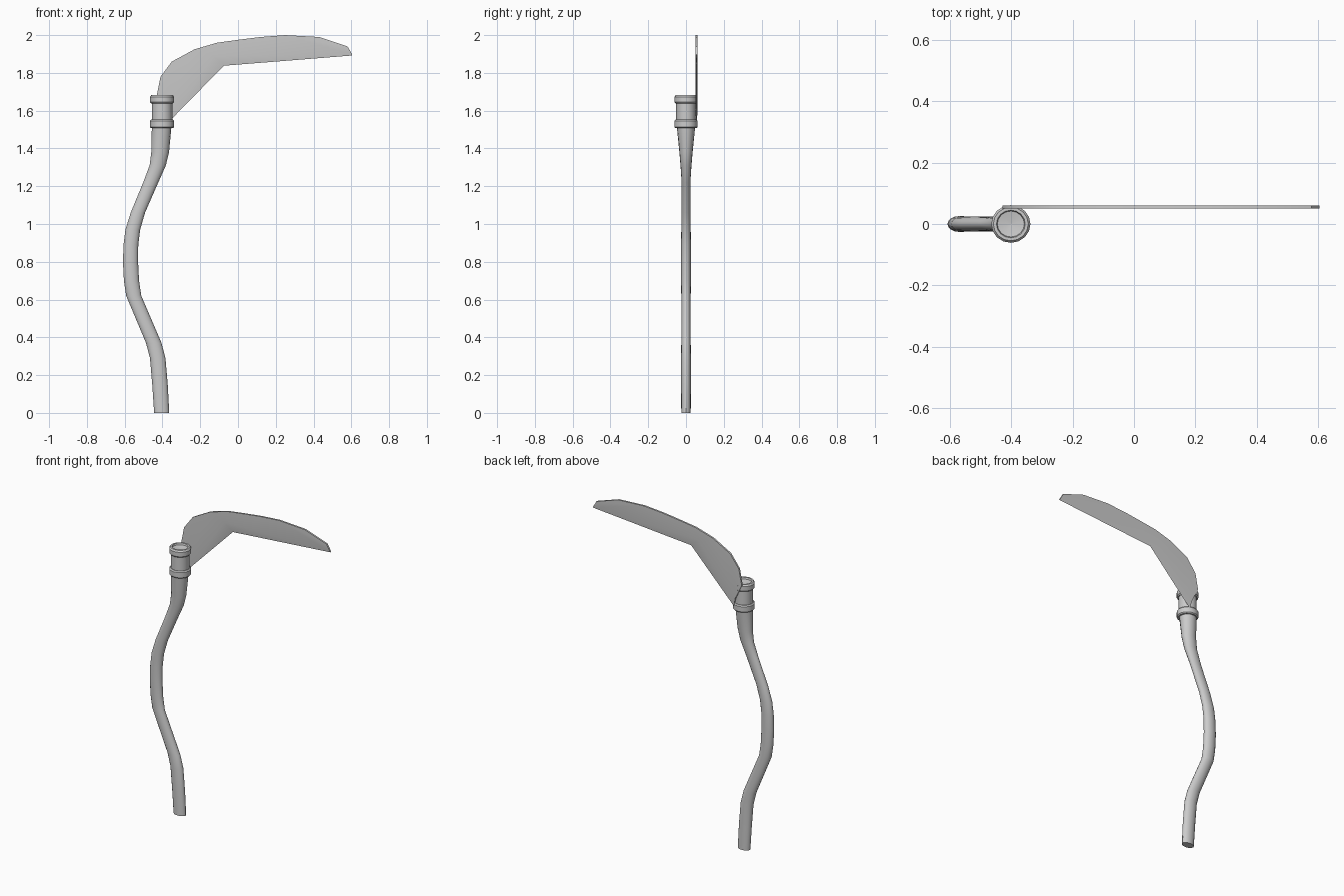
import bpy, bmesh, math

if "Cube" in bpy.data.objects:
    bpy.data.objects.remove(bpy.data.objects["Cube"])

SIDES = 16
CX = -0.402


def finish(name, bm, smooth=True):
    bmesh.ops.recalc_face_normals(bm, faces=bm.faces[:])
    mesh = bpy.data.meshes.new(name)
    bm.to_mesh(mesh)
    bm.free()
    ob = bpy.data.objects.new(name, mesh)
    bpy.context.collection.objects.link(ob)
    bpy.ops.object.select_all(action='DESELECT')
    ob.select_set(True)
    bpy.context.view_layer.objects.active = ob
    if smooth:
        bpy.ops.object.shade_smooth_by_angle(angle=math.radians(35))
    return ob


def loft(name, rings):
    """Skin elliptical horizontal rings given as (x, z, rx, ry)."""
    bm = bmesh.new()
    loops = []
    for x, z, rx, ry in rings:
        loops.append([bm.verts.new((x + rx * math.cos(2 * math.pi * i / SIDES),
                                    ry * math.sin(2 * math.pi * i / SIDES), z))
                      for i in range(SIDES)])
    for a, b in zip(loops, loops[1:]):
        for i in range(SIDES):
            j = (i + 1) % SIDES
            bm.faces.new((a[i], a[j], b[j], b[i]))
    bm.faces.new(loops[0][::-1])
    bm.faces.new(loops[-1])
    return finish(name, bm)


# Curved wooden handle, flaring into the socket
loft("handle", [
    (-0.404, 0.00, 0.040, 0.025), (-0.413, 0.15, 0.041, 0.026),
    (-0.425, 0.29, 0.041, 0.026), (-0.446, 0.37, 0.041, 0.025),
    (-0.552, 0.62, 0.040, 0.025), (-0.564, 0.70, 0.040, 0.026),
    (-0.569, 0.80, 0.040, 0.026), (-0.567, 0.89, 0.039, 0.026),
    (-0.557, 0.97, 0.039, 0.025), (-0.530, 1.06, 0.038, 0.024),
    (-0.462, 1.22, 0.040, 0.023), (-0.425, 1.31, 0.043, 0.029),
    (-0.412, 1.38, 0.047, 0.035), (-0.404, 1.52, 0.052, 0.049)])

# Socket with two collars and a shallow dished top
profile = [(0.045, 1.507), (0.058, 1.507), (0.064, 1.513), (0.064, 1.545),
           (0.058, 1.552), (0.054, 1.552), (0.054, 1.638), (0.058, 1.638),
           (0.064, 1.645), (0.064, 1.673), (0.057, 1.682), (0.047, 1.682),
           (0.044, 1.672), (0.002, 1.665)]
loft("socket", [(CX, z, r, r * 0.96) for r, z in profile])

# Blade: thick spine, flat cheeks, and a bevel running down to the cutting edge
spine = [(-0.43, 1.68), (-0.41, 1.78), (-0.35, 1.86), (-0.23, 1.925),
         (-0.11, 1.96), (0.0, 1.975), (0.12, 1.99), (0.25, 2.0),
         (0.43, 1.99), (0.58, 1.94), (0.605, 1.897)]
ridge = [(-0.13, 1.887), (-0.385, 1.59)]
edge = [(0.603, 1.892), (-0.075, 1.838), (-0.372, 1.535)]
bm = bmesh.new()
front, back = [[bm.verts.new((x, y, z)) for x, z in spine + ridge]
               for y in (0.050, 0.061)]
cut = [bm.verts.new((x, 0.056, z)) for x, z in edge]
n = len(spine)
for s in (front, back):
    bm.faces.new(s)
    bm.faces.new((s[n - 1], cut[0], cut[1], s[n]))
    bm.faces.new((s[n], cut[1], cut[2], s[n + 1]))
for i in range(n - 1):
    bm.faces.new((front[i], front[i + 1], back[i + 1], back[i]))
bm.faces.new((front[n - 1], cut[0], back[n - 1]))
bm.faces.new((front[0], back[0], back[-1], front[-1]))
bm.faces.new((front[-1], back[-1], cut[2]))
bmesh.ops.triangulate(bm, faces=[f for f in bm.faces if len(f.verts) > 4])
finish("blade", bm)
